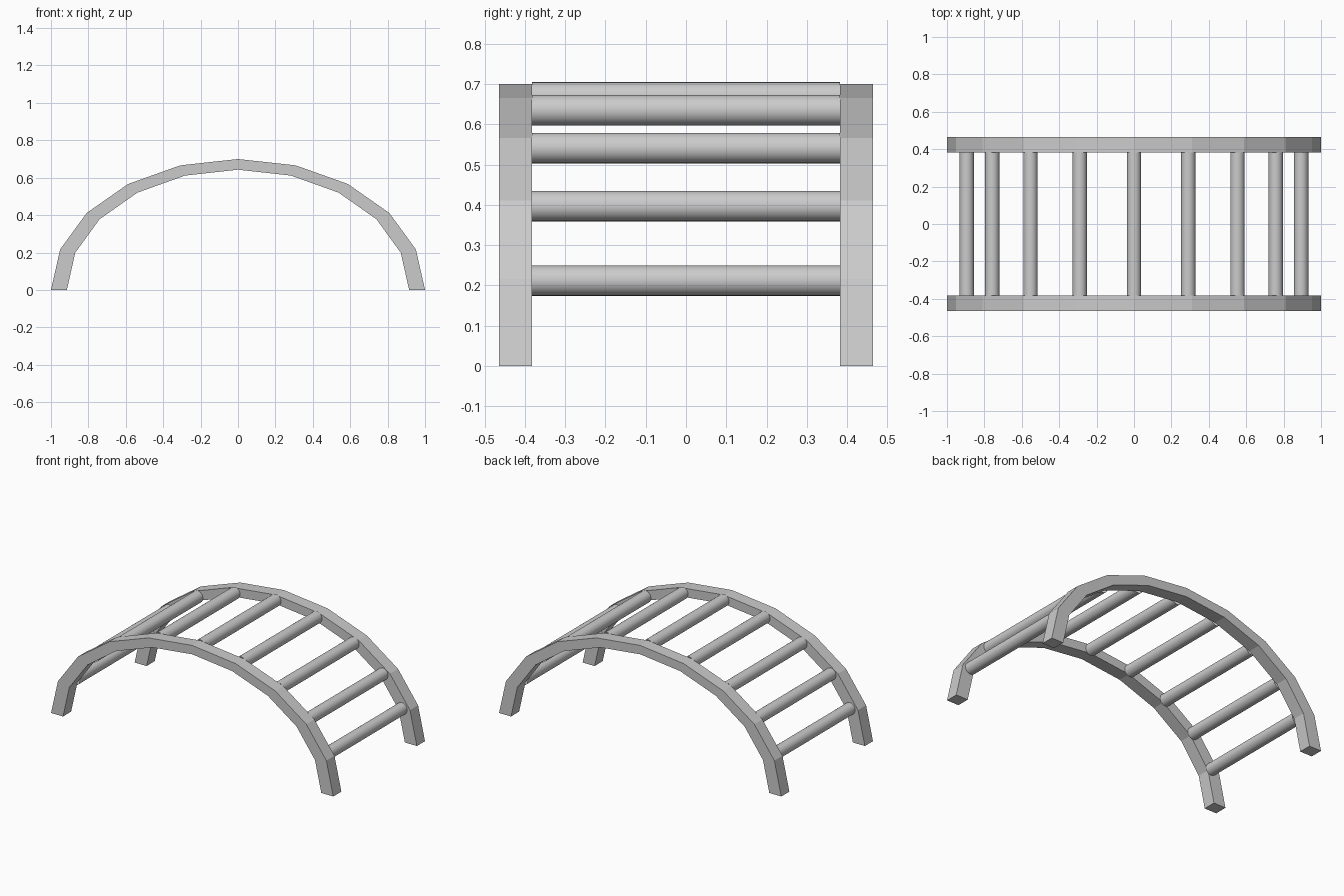
import bpy, bmesh, math

if "Cube" in bpy.data.objects:
    bpy.data.objects.remove(bpy.data.objects["Cube"])

RAIL_IN, RAIL_OUT = 0.382, 0.464   # y extent of each side rail
RUNG_R, SIDES = 0.038, 24


def make_object(name, bm):
    bmesh.ops.recalc_face_normals(bm, faces=bm.faces)
    mesh = bpy.data.meshes.new(name)
    bm.to_mesh(mesh)
    bm.free()
    obj = bpy.data.objects.new(name, mesh)
    bpy.context.collection.objects.link(obj)
    return obj


def arch_rail(name, y0, y1):
    # ten-segment half ellipse, swept as a square-section bar
    bm = bmesh.new()
    rings = []
    for k in range(11):
        c, s = math.cos(math.pi * k / 10), math.sin(math.pi * k / 10)
        section = [(1.0, 0.70, y0), (1.0, 0.70, y1), (0.915, 0.643, y1), (0.915, 0.643, y0)]
        rings.append([bm.verts.new((a * c, y, b * s)) for a, b, y in section])
    for r, q in zip(rings, rings[1:]):
        for i in range(4):
            j = (i + 1) % 4
            bm.faces.new((r[i], r[j], q[j], q[i]))
    bm.faces.new(rings[0])
    bm.faces.new(rings[-1])
    return make_object(name, bm)


def rung(name, x, z):
    # open tube spanning between the rails
    bm = bmesh.new()
    ends = [[bm.verts.new((x + RUNG_R * math.cos(2 * math.pi * i / SIDES), y,
                           z + RUNG_R * math.sin(2 * math.pi * i / SIDES)))
             for i in range(SIDES)] for y in (-RAIL_IN - 0.001, RAIL_IN + 0.001)]
    for i in range(SIDES):
        j = (i + 1) % SIDES
        f = bm.faces.new((ends[0][i], ends[1][i], ends[1][j], ends[0][j]))
        f.smooth = True
    return make_object(name, bm)


# side rails
arch_rail("front_rail", -RAIL_OUT, -RAIL_IN)
arch_rail("back_rail", RAIL_IN, RAIL_OUT)

# rungs, mirrored left and right of the middle one
rung("top_rung", 0, 0.667)
for n, (x, z) in enumerate([(0.29, 0.635), (0.553, 0.541), (0.758, 0.397), (0.894, 0.212)], 1):
    rung(f"right_rung_{n}", x, z)
    rung(f"left_rung_{n}", -x, z)
